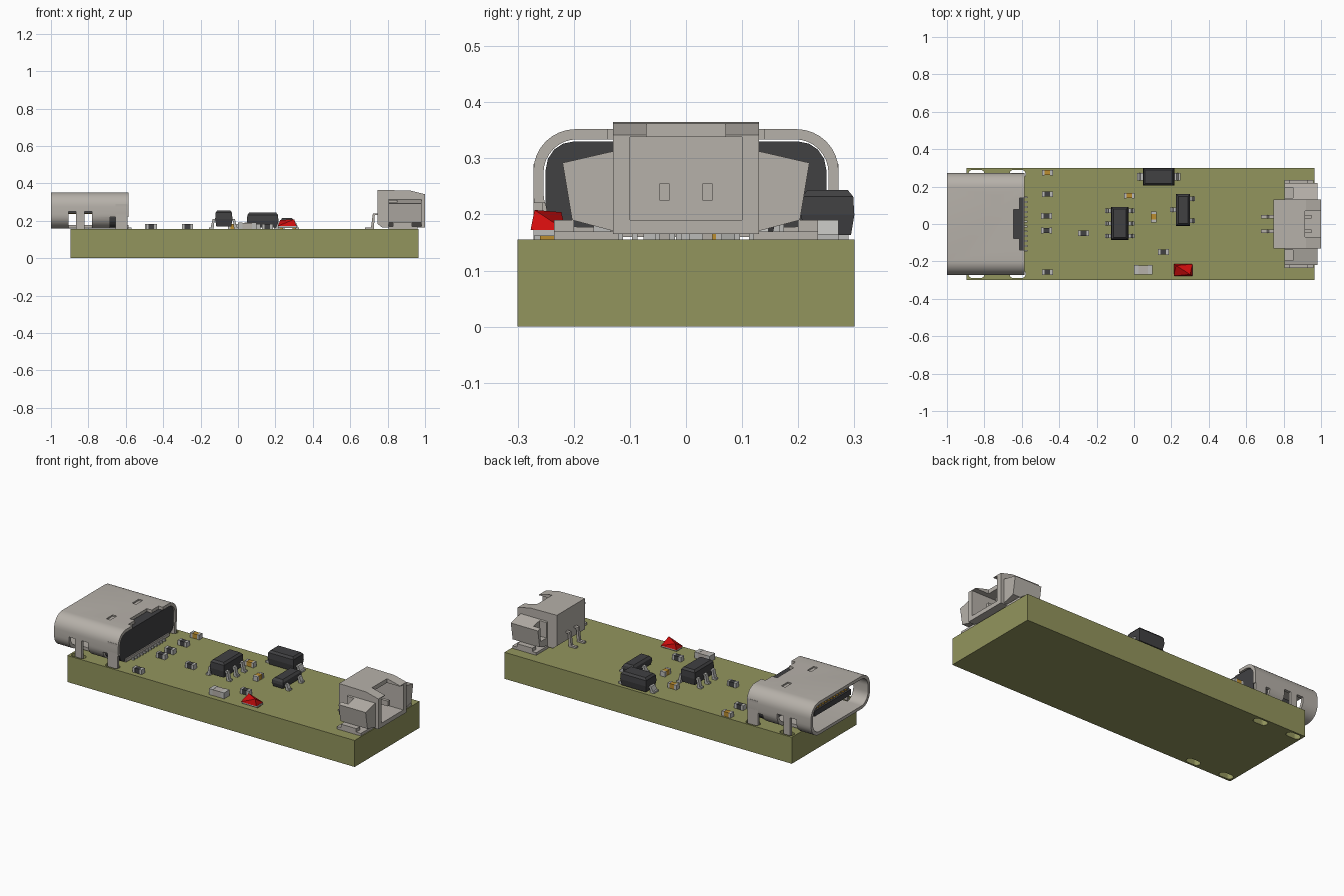
import bpy, bmesh, math

if "Cube" in bpy.data.objects:
    bpy.data.objects.remove(bpy.data.objects["Cube"])


def mat(name, r, g, b):
    m = bpy.data.materials.new(name)
    m.diffuse_color = (r, g, b, 1)
    m.use_nodes = True
    m.node_tree.nodes["Principled BSDF"].inputs["Base Color"].default_value = m.diffuse_color
    return m


OLIVE = mat("olive_board", 0.29, 0.30, 0.11)
STEEL = mat("warm_grey_metal", 0.47, 0.44, 0.40)
DARK = mat("black_plastic", 0.052, 0.052, 0.055)
SILVER = mat("silver_solder", 0.50, 0.50, 0.48)
GOLD = mat("amber_ceramic", 0.50, 0.27, 0.03)
RED = mat("red_lens", 0.65, 0.004, 0.004)
TOP = 0.155  # board surface height


def make(name, verts, faces, m):
    me = bpy.data.meshes.new(name)
    me.from_pydata(verts, [], faces)
    bm = bmesh.new()
    bm.from_mesh(me)
    bmesh.ops.recalc_face_normals(bm, faces=bm.faces[:])
    bm.to_mesh(me)
    bm.free()
    if m:
        me.materials.append(m)
    ob = bpy.data.objects.new(name, me)
    bpy.context.collection.objects.link(ob)
    return ob


def loft(name, rings, m):
    """Join rings of equal point count, with end caps."""
    n = len(rings[0])
    faces = [(k * n + i, k * n + (i + 1) % n, (k + 1) * n + (i + 1) % n, (k + 1) * n + i)
             for k in range(len(rings) - 1) for i in range(n)]
    faces += [tuple(range(n)), tuple(range((len(rings) - 1) * n, len(rings) * n))]
    return make(name, [p for r in rings for p in r], faces, m)


def prism(name, pts, axis, lo, hi, m):
    place = {"x": lambda p, t: (t, p[0], p[1]),
             "y": lambda p, t: (p[0], t, p[1]),
             "z": lambda p, t: (p[0], p[1], t)}[axis]
    return loft(name, [[place(p, t) for p in pts] for t in (lo, hi)], m)


def box(name, x0, x1, y0, y1, z0, z1, m=None):
    return prism(name, [(x0, y0), (x1, y0), (x1, y1), (x0, y1)], "z", z0, z1, m)


def cut(ob, cutters):
    for c in cutters:
        mod = ob.modifiers.new("cut", "BOOLEAN")
        mod.operation, mod.solver, mod.object = "DIFFERENCE", "EXACT", c
        bpy.context.view_layer.objects.active = ob
        bpy.ops.object.modifier_apply(modifier=mod.name)
        bpy.data.objects.remove(c)


def rounded(x0, x1, y0, y1, r, seg=8):
    pts = []
    for q, (cx, cy) in enumerate([(x1 - r, y1 - r), (x0 + r, y1 - r), (x0 + r, y0 + r), (x1 - r, y0 + r)]):
        for i in range(seg + 1):
            a = (q + i / seg) * math.pi / 2
            pts.append((cx + r * math.cos(a), cy + r * math.sin(a)))
    return pts


def smooth(ob):
    bpy.ops.object.select_all(action="DESELECT")
    ob.select_set(True)
    bpy.context.view_layer.objects.active = ob
    bpy.ops.object.shade_smooth_by_angle(angle=math.radians(30))


def chip(name, x0, x1, y0, y1, z0, z1):
    """Moulded package with chamfered top and tapered underside."""
    def ring(z, d):
        return [(x0 + d, y0 + d, z), (x1 - d, y0 + d, z), (x1 - d, y1 - d, z), (x0 + d, y1 - d, z)]
    h = z1 - z0
    return loft(name, [ring(z0, 0.006), ring(z0 + h * 0.45, 0), ring(z1 - 0.012, 0.002), ring(z1, 0.012)], DARK)


def lead(name, x, d, y, w, z, reach, m=SILVER):
    """Bent lead leaving a package at x in direction d."""
    t, a = 0.01, reach * 0.45
    pts = [(0, z), (a, z), (a + t, TOP + t), (reach, TOP + t), (reach, TOP),
           (a - t / 2, TOP), (a - t, z - t), (0, z - t)]
    return prism(name, [(x + d * px, pz) for px, pz in pts], "y", y - w / 2, y + w / 2, m)


# Circuit board with four plated slots
board = box("board", -0.895, 0.965, -0.3, 0.3, 0, TOP, OLIVE)
cut(board, [prism("slot", rounded(x0, x1, s * 0.268 - 0.021, s * 0.268 + 0.021, 0.02, 5), "z", -0.1, 0.3, None)
            for s in (-1, 1) for x0, x1 in ((-0.885, -0.80), (-0.665, -0.58))])

# Socket shell: rounded tube with side windows, rear notch and top dimples
shell = prism("socket_shell", rounded(-0.272, 0.272, 0.16, 0.352, 0.075), "x", -1, -0.585, STEEL)
cutters = [prism("bore", rounded(-0.254, 0.254, 0.178, 0.334, 0.06), "x", -1.1, -0.5, None),
           box("notch", -0.612, -0.5, -0.14, 0.14, 0.25, 0.5),
           box("notch", -0.645, -0.5, -0.078, 0.078, 0.25, 0.5)]
for s in (-1, 1):
    ya, yb = sorted((s * 0.2, s * 0.4))
    cutters += [box("window", -0.905, -0.78, ya, yb, 0.1, 0.25),
                box("window", -0.685, -0.5, ya, yb, 0.1, 0.22),
                box("dimple", -0.748, -0.722, s * 0.12 - 0.03, s * 0.12 + 0.03, 0.344, 0.4)]
cut(shell, cutters)
smooth(shell)
for s in (-1, 1):
    ya, yb = sorted((s * 0.256, s * 0.272))
    box("socket_front_leg", -0.865, -0.822, ya, yb, 0.06, 0.262, STEEL)
    box("socket_rear_leg", -0.655, -0.59, ya, yb, 0.06, 0.29, STEEL)

# Socket insulator, tongue and contacts
prism("socket_insulator", rounded(-0.25, 0.25, 0.165, 0.33, 0.05, 4), "x", -0.72, -0.592, DARK)
box("socket_tongue", -0.95, -0.7, -0.17, 0.17, 0.24, 0.272, DARK)
for i in range(12):
    y = (i - 5.5) * 0.026
    box("socket_contact", -0.94, -0.72, y - 0.006, y + 0.006, 0.236, 0.276, GOLD)
    box("socket_tail", -0.6, -0.57, y - 0.005, y + 0.005, TOP, 0.165, SILVER)

# Side-entry header: hollow housing opening to the right
header = prism("header_housing", [(0.745, 0.185), (0.745, 0.365), (0.92, 0.362), (1.0, 0.342),
                                  (1.0, 0.165), (0.77, 0.165)], "y", -0.13, 0.13, STEEL)
cut(header, [box("cavity", 0.81, 1.1, -0.1, 0.1, 0.19, 0.338),
             box("top_notch", 0.915, 1.1, -0.07, 0.07, 0.3, 0.5)])
for s in (-1, 1):
    wing = prism("header_wing", [(s * 0.12, 0.168), (s * 0.203, 0.19), (s * 0.22, 0.292), (s * 0.12, 0.315)],
                 "x", 0.805, 0.98, STEEL)
    ya, yb = sorted((s * 0.14, s * 0.195))
    cut(wing, [box("wing_pocket", 0.7, 0.85, ya, yb, 0.22, 0.4)])
    ya, yb = sorted((s * 0.12, s * 0.235))
    box("header_foot", 0.805, 0.96, ya, yb, TOP, 0.17, STEEL)
    ya, yb = sorted((s * 0.2, s * 0.235))
    box("header_foot_tab", 0.83, 0.93, ya, yb, 0.17, 0.19, STEEL)
    box("header_pin", 0.8, 0.95, s * 0.038 - 0.009, s * 0.038 + 0.009, 0.225, 0.255, STEEL)
    lead("header_tail", 0.755, -1, s * 0.038, 0.018, 0.24, 0.075, STEEL)

# Six-lead chip
chip("six_lead_chip", -0.122, -0.03, -0.085, 0.092, 0.17, 0.256)
for y in (-0.065, 0.003, 0.071):
    lead("chip_lead", -0.12, -1, y, 0.022, 0.21, 0.035)
    lead("chip_lead", -0.032, 1, y, 0.022, 0.21, 0.035)

# Three-lead chip
chip("three_lead_chip", 0.225, 0.3, -0.01, 0.16, 0.165, 0.215)
lead("chip_lead", 0.228, -1, 0.075, 0.024, 0.19, 0.035)
for y in (0.018, 0.135):
    lead("chip_lead", 0.297, 1, y, 0.024, 0.19, 0.03)

# Two-lead diode
chip("diode_body", 0.048, 0.216, 0.205, 0.3, 0.163, 0.244)
for x, d in ((0.052, -1), (0.212, 1)):
    lead("diode_lead", x, d, 0.252, 0.04, 0.19, 0.036)


def passive(name, x, y, m, l=0.058, w=0.03, h=0.028, upright=False):
    """Chip component: coloured core and two end caps."""
    def part(n, a, b, hw, z, mm):
        if upright:
            box(n, x - hw, x + hw, y + a, y + b, TOP, z, mm)
        else:
            box(n, x + a, x + b, y - hw, y + hw, TOP, z, mm)
    e = l * 0.24
    part(name, -l / 2 + e, l / 2 - e, w / 2 - 0.001, TOP + h - 0.001, m)
    part(name + "_cap", -l / 2, -l / 2 + e, w / 2, TOP + h, SILVER)
    part(name + "_cap", l / 2 - e, l / 2, w / 2, TOP + h, SILVER)


for x, y in ((-0.463, 0.16), (-0.468, 0.043), (-0.468, -0.035), (-0.463, -0.257), (-0.27, -0.05), (0.157, -0.15)):
    passive("resistor", x, y, DARK)
passive("capacitor", -0.463, 0.275, GOLD)
passive("capacitor", -0.025, 0.152, GOLD)
passive("capacitor", 0.105, 0.038, GOLD, upright=True)
passive("large_passive", 0.05, -0.245, STEEL, 0.098, 0.05, 0.035)

# Indicator lamp: pads, base and faceted lens with a diagonal ridge
for x in (0.222, 0.292):
    box("lamp_pad", x, x + 0.018, -0.26, -0.23, TOP, 0.168, GOLD)
box("lamp_base", 0.215, 0.315, -0.272, -0.22, 0.162, 0.172, SILVER)
make("lamp_lens",
     [(0.213, -0.277, 0.172), (0.313, -0.277, 0.172), (0.313, -0.215, 0.172), (0.213, -0.215, 0.172),
      (0.225, -0.222, 0.204), (0.3, -0.27, 0.208)],
     [(0, 3, 2, 1), (0, 1, 5), (1, 2, 5), (2, 3, 4), (3, 0, 4), (0, 5, 4), (2, 4, 5)], RED)
